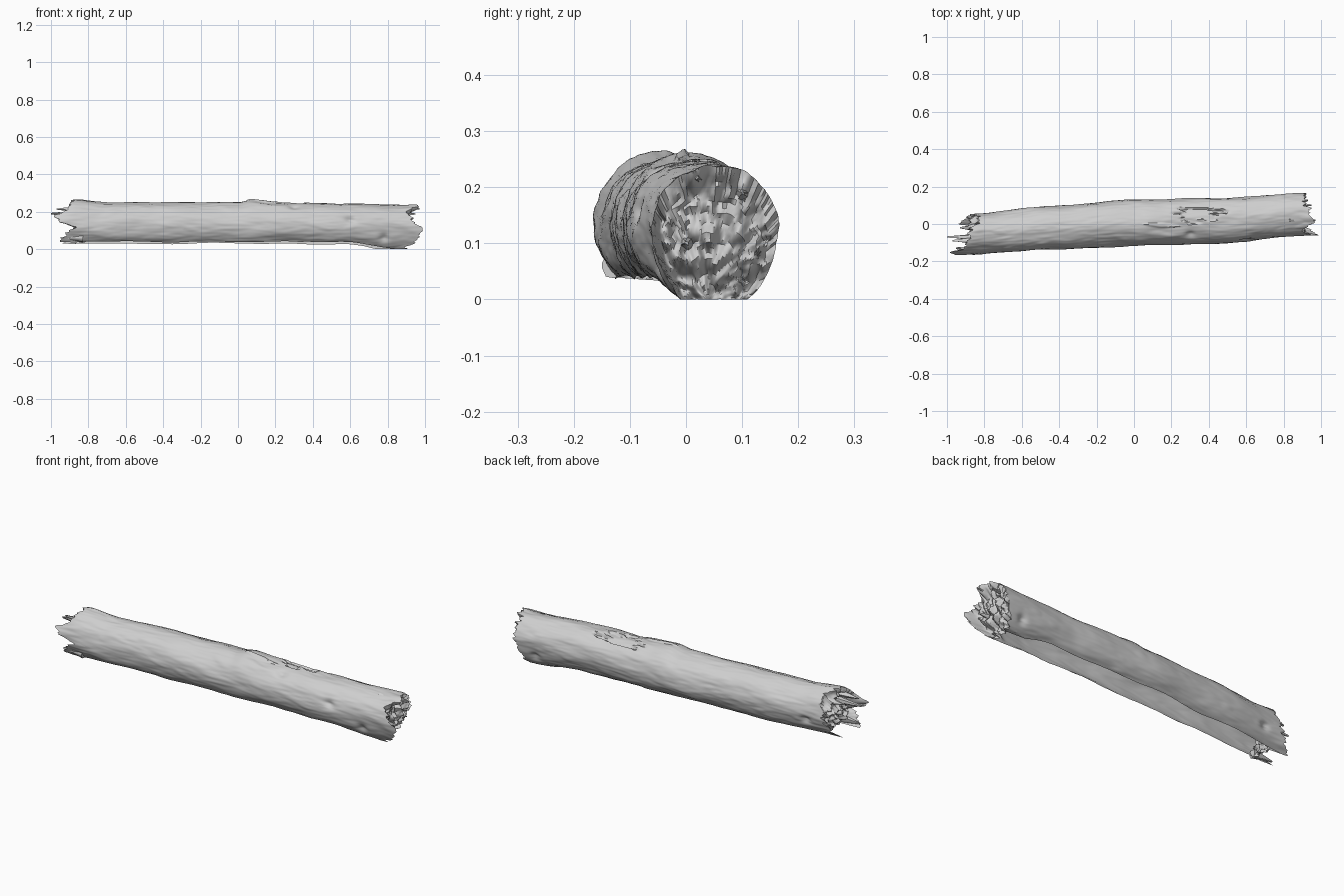
import bpy, bmesh, math, random
from mathutils import Vector, Matrix, noise

random.seed(4)
if "Cube" in bpy.data.objects:
    bpy.data.objects.remove(bpy.data.objects["Cube"])

wood = bpy.data.materials.new("pale grey wood")
wood.use_nodes = True
wood.diffuse_color = (0.62, 0.62, 0.62, 1)
wood.node_tree.nodes["Principled BSDF"].inputs["Base Color"].default_value = (0.62, 0.62, 0.62, 1)


def table(points, v):
    """Smoothly interpolate a short list of (position, value) pairs."""
    if v <= points[0][0]:
        return points[0][1]
    for (a, p), (b, q) in zip(points, points[1:]):
        if v <= b:
            k = (v - a) / (b - a)
            return p + (q - p) * k * k * (3 - 2 * k)
    return points[-1][1]


def step(a, b, v):
    return table([(a, 0), (b, 1)], v)


def rough(x, y, z, seed=0):
    return noise.noise(Vector((x + seed, y - seed, z + 2 * seed)))


# Centre line and radii along the log
CENTRE_Y = [(-0.95, -0.058), (-0.4, -0.018), (0, 0.006), (0.4, 0.016), (0.95, 0.052)]
RADIUS_Y = [(-0.95, 0.106), (-0.4, 0.117), (0, 0.123), (0.4, 0.122), (0.95, 0.112)]
TOP_Z = [(-0.97, 0.235), (-0.87, 0.262), (-0.7, 0.251), (0, 0.25), (0.07, 0.263),
         (0.2, 0.25), (0.9, 0.237)]
# Broken rims: angle from straight down, turning through the back, then x
LEFT_RIM = [(34, -0.93), (60, -0.9), (90, -0.85), (135, -0.83), (180, -0.88), (225, -0.91),
            (247, -0.98), (262, -0.95), (275, -0.87), (295, -0.93), (318, -0.95)]
RIGHT_RIM = [(34, 0.86), (60, 0.87), (90, 0.9), (130, 0.91), (180, 0.94), (200, 0.96),
             (225, 0.91), (250, 0.92), (275, 0.99), (295, 0.96), (318, 0.9)]
ALONG, AROUND, RINGS = 220, 110, 26


def bark_point(x, deg):
    """Point on the bark at a length and an angle."""
    a = math.radians(deg)
    up, back = -math.cos(a), math.sin(a)
    cy, ry = table(CENTRE_Y, x), table(RADIUS_Y, x)
    cz = 0.13
    rz = table(TOP_Z, x) - cz if up > 0 else 0.122
    # Long ripples, fine grain and a few knots
    d = 0.006 * rough(x * 5, back * 2, up * 2) + 0.002 * rough(x * 14, back * 9, up * 9, 3)
    d += 0.007 * max(0, rough(x * 9, back * 3, up * 3, 7) - 0.3)
    # Torn bark patch on the top, behind the ridge
    patch = math.hypot((x - 0.33) / 0.15, (deg - 160) / 24) + 0.9 * rough(x * 11, back * 5, up * 5, 5)
    d -= 0.014 * (1 - step(0.72, 0.85, patch))
    # Raised loose strip and dents in front
    strip = abs(deg - 190 - (x - 0.2) * 45) / 7 + abs(x - 0.15) / 0.13
    d += 0.007 * (1 - step(0.7, 1, strip))
    for px, pd in ((0.6, 255), (0.3, 215), (0.78, 300), (0.8, 60), (-0.75, 75)):
        d -= 0.013 * math.exp(-((x - px) / 0.025) ** 2 - ((deg - pd) / 9) ** 2)
    # Sagging lower end
    sag = step(0.55, 0.84, x) * max(0, -up) ** 1.5
    return Vector((x, cy + (ry + d) * back, max(0, cz + (rz + d) * up - 0.036 * sag)))


def edge_angles(x):
    """The underside is open between these two angles."""
    wave = 4 * rough(x * 4, 0, 0, 9)
    close = step(0.55, 0.9, x)
    return 34 + wave - 14 * close, 318 - wave + 8 * close


def rim_x(points, deg, seed):
    a = math.radians(deg)
    jag = 0.028 * rough(math.cos(a) * 7, math.sin(a) * 7, 0, seed)
    jag += 0.018 * rough(math.cos(a) * 16, math.sin(a) * 16, 0, seed + 2)
    return max(-1, min(1, table(points, deg) + jag))


bm = bmesh.new()

# Bark shell
grid = []
for i in range(ALONG + 1):
    t = i / ALONG
    t = t + 0.1 * math.sin(2 * math.pi * t) * -1
    row = []
    for j in range(AROUND + 1):
        s = j / AROUND
        deg = 34 + 284 * s
        x = rim_x(LEFT_RIM, deg, 1) * (1 - t) + rim_x(RIGHT_RIM, deg, 6) * t
        lo, hi = edge_angles(x)
        row.append(bm.verts.new(bark_point(x, lo + (hi - lo) * s)))
    grid.append(row)
for r0, r1 in zip(grid, grid[1:]):
    for j in range(AROUND):
        bm.faces.new((r0[j], r0[j + 1], r1[j + 1], r1[j]))


# Lumpy rotten ends, sunk inside the broken rims
def rotten_end(rim, side, plane):
    first, last = rim[0].co, rim[-1].co
    mid = (first + last) / 2
    outer = rim
    for k in range(1, RINGS + 1):
        s = 1 - k / RINGS
        ring = []
        for v in rim:
            y, z = mid.y + (v.co.y - mid.y) * s, mid.z + (v.co.z - mid.z) * s
            sink = step(0, 0.22, 1 - s)
            lump = 0.034 * rough(y * 38, z * 38, 0, 11 + side) + 0.02 * rough(y * 75, z * 75, 0, 4)
            low = 0.05 * (1 - step(0.01, 0.09, z))
            target = plane + side * (lump - low)
            shift = 0.006 * sink * s
            ring.append(bm.verts.new((
                v.co.x * (1 - sink) + target * sink,
                y + shift * rough(y * 60, z * 60, 0, 8),
                max(0, z + shift * rough(y * 60, z * 60, 0, 15)))))
        for j in range(AROUND):
            quad = (outer[j], outer[j + 1], ring[j + 1], ring[j])
            bm.faces.new(quad if side > 0 else quad[::-1])
        outer = ring


rotten_end(grid[0], -1, -0.865)
rotten_end(grid[-1], 1, 0.9)
bmesh.ops.remove_doubles(bm, verts=bm.verts, dist=0.0002)
bmesh.ops.recalc_face_normals(bm, faces=bm.faces)
top = max(bm.faces, key=lambda f: f.calc_center_median().z)
if top.normal.z < 0:
    bmesh.ops.reverse_faces(bm, faces=bm.faces)


def finish(name, mesh_data):
    mesh = bpy.data.meshes.new(name)
    mesh_data.to_mesh(mesh)
    mesh_data.free()
    mesh.materials.append(wood)
    ob = bpy.data.objects.new(name, mesh)
    bpy.context.collection.objects.link(ob)
    bpy.ops.object.select_all(action="DESELECT")
    ob.select_set(True)
    bpy.context.view_layer.objects.active = ob
    bpy.ops.object.shade_smooth_by_angle(angle=math.radians(50))


finish("log_bark_and_ends", bm)

# Splinters standing out of the ends: tip x, y, z
sp = bmesh.new()
for tx, ty, tz in ((-1, -0.07, 0.19), (-0.97, -0.09, 0.215), (-0.95, -0.13, 0.06),
                   (-0.93, -0.02, 0.2), (0.97, 0.02, 0.215), (0.95, 0.1, 0.19), (0.95, 0.0, 0.1)):
    side = math.copysign(1, tx)
    length = abs(tx) - 0.83
    place = Matrix.Translation((tx - side * length / 2, ty, tz))
    turn = Matrix.Rotation(side * math.pi / 2, 4, "Y")
    cone = bmesh.ops.create_cone(sp, cap_ends=True, segments=9, radius1=0.02, radius2=0.002,
                                 depth=length, matrix=place @ turn)
    for v in cone["verts"]:
        v.co.y += random.uniform(-0.003, 0.003)
        v.co.z += random.uniform(-0.003, 0.003)
finish("end_splinters", sp)
